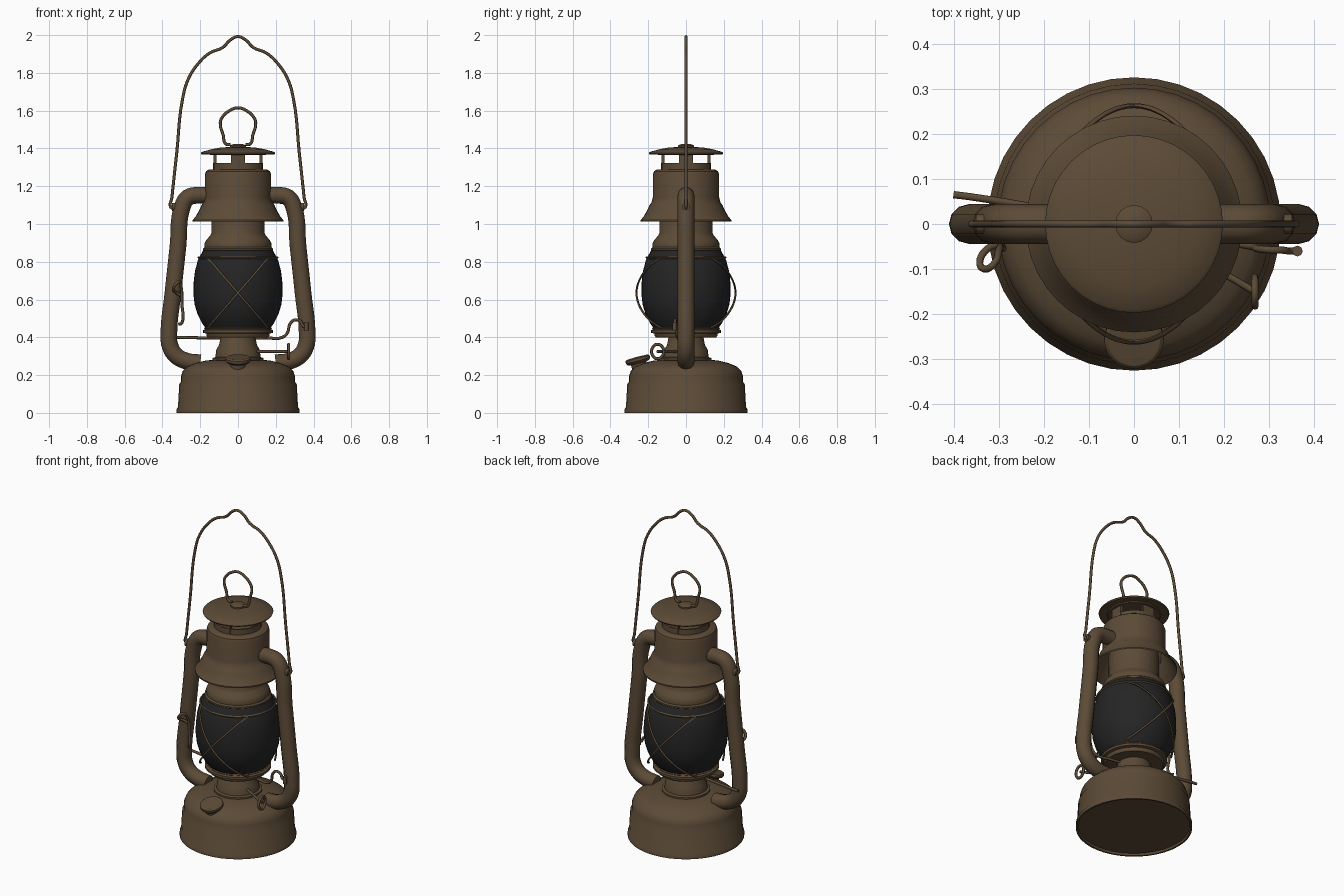
import bpy, bmesh, math
from mathutils import Vector, Matrix

if "Cube" in bpy.data.objects:
    bpy.data.objects.remove(bpy.data.objects["Cube"])


def material(name, rgb, rough):
    m = bpy.data.materials.new(name)
    m.use_nodes = True
    m.diffuse_color = (*rgb, 1)
    node = m.node_tree.nodes["Principled BSDF"]
    node.inputs["Base Color"].default_value = (*rgb, 1)
    node.inputs["Roughness"].default_value = rough
    return m


BROWN = material("aged brown metal", (0.107, 0.07, 0.038), 0.6)
SMOKE = material("dark smoked glass", (0.018, 0.018, 0.019), 0.4)


def finish(obj, mat, angle=35):
    obj.data.materials.clear()
    obj.data.materials.append(mat)
    bpy.ops.object.select_all(action="DESELECT")
    obj.select_set(True)
    bpy.context.view_layer.objects.active = obj
    bpy.ops.object.shade_smooth_by_angle(angle=math.radians(angle))
    return obj


def mesh_object(name, bm, mat):
    bmesh.ops.recalc_face_normals(bm, faces=bm.faces)
    me = bpy.data.meshes.new(name)
    bm.to_mesh(me)
    bm.free()
    obj = bpy.data.objects.new(name, me)
    bpy.context.collection.objects.link(obj)
    return finish(obj, mat)


def lathe(name, profile, mat=BROWN, closed=False, steps=40, matrix=None):
    """Turn a (radius, height) profile around the z axis."""
    bm = bmesh.new()
    verts = [bm.verts.new((r, 0, z)) for r, z in profile]
    edges = [bm.edges.new(p) for p in zip(verts, verts[1:])]
    if closed:
        edges.append(bm.edges.new((verts[-1], verts[0])))
    bmesh.ops.spin(bm, geom=verts + edges, cent=(0, 0, 0), axis=(0, 0, 1),
                   angle=math.tau, steps=steps, use_merge=True)
    bmesh.ops.remove_doubles(bm, verts=bm.verts, dist=0.0005)
    if matrix:
        bm.transform(matrix)
    return mesh_object(name, bm, mat)


def tube(name, points, radius, cyclic=False, sides=2, res=5):
    """Sweep a round section along a smooth path."""
    cu = bpy.data.curves.new(name, "CURVE")
    cu.dimensions = "3D"
    cu.bevel_depth = radius
    cu.bevel_resolution = sides
    cu.resolution_u = res
    cu.use_fill_caps = True
    sp = cu.splines.new("BEZIER")
    sp.bezier_points.add(len(points) - 1)
    sp.use_cyclic_u = cyclic
    for bp, co in zip(sp.bezier_points, points):
        bp.co = co
        bp.handle_left_type = bp.handle_right_type = "AUTO"
    obj = bpy.data.objects.new(name, cu)
    bpy.context.collection.objects.link(obj)
    bpy.ops.object.select_all(action="DESELECT")
    obj.select_set(True)
    bpy.context.view_layer.objects.active = obj
    bpy.ops.object.convert(target="MESH")
    return finish(bpy.context.view_layer.objects.active, BROWN, 60)


def mirrored(half):
    """Half path (x, z) ending on x = 0, completed on the other side."""
    full = half + [(-x, z) for x, z in reversed(half[:-1])]
    return [(x, 0, z) for x, z in full]


# Fuel tank
lathe("fuel_tank", [(0, .012), (.31, .012), (.315, 0), (.325, 0), (.325, .02),
                    (.318, .03), (.311, .15), (.302, .165), (.302, .195),
                    (.292, .222), (.27, .245), (.225, .264), (.17, .277),
                    (.12, .282), (0, .282)])

# Burner and globe plate
lathe("burner", [(0, .27), (.135, .27), (.135, .29), (.12, .295), (.115, .335),
                 (.1, .36), (.092, .405), (0, .405)])
lathe("globe_plate", [(0, .4), (.16, .4), (.168, .412), (.168, .42), (.185, .424),
                      (.185, .438), (.17, .446), (0, .446)])

# Glass globe
lathe("globe", [(0, .44), (.165, .44), (.19, .475), (.215, .525), (.23, .575),
                (.236, .63), (.235, .69), (.228, .75), (.212, .81),
                (.185, .86), (0, .86)], SMOKE)

# Collar and inner chimney
lathe("chimney_collar", [(0, .855), (.178, .855), (.186, .862), (.186, .87),
                         (.177, .877), (.178, .895), (.168, .915), (.148, .938),
                         (.141, .95), (.141, 1.1), (0, 1.1)])

# Flared hood, open underneath
lathe("hood", [(.234, 1.016), (.24, 1.012), (.24, 1.02), (.224, 1.04),
               (.206, 1.072), (.193, 1.1), (.182, 1.115), (.176, 1.14),
               (.175, 1.262), (.17, 1.278), (.158, 1.287), (.13, 1.29),
               (0, 1.29), (0, 1.27), (.16, 1.265), (.168, 1.13), (.195, 1.08)],
      closed=True)

# Vent ring, posts and cap
lathe("vent_ring", [(.133, 1.285), (.133, 1.322), (.122, 1.322), (.122, 1.285)],
      closed=True)
bm = bmesh.new()
for i in range(4):
    turn = Matrix.Rotation(i * math.pi / 2, 4, "Z")
    bmesh.ops.create_cube(bm, size=1, matrix=turn @ Matrix.Translation((.121, 0, 1.337))
                          @ Matrix.Diagonal((.016, .075, .09, 1)))
mesh_object("vent_posts", bm, BROWN)
lathe("cap", [(0, 1.366), (.145, 1.364), (.15, 1.37), (.194, 1.368), (.197, 1.375),
              (.19, 1.382), (.14, 1.396), (.09, 1.405), (0, 1.41)])
lathe("cap_knob", [(0, 1.4), (.042, 1.4), (.042, 1.415), (.03, 1.422), (0, 1.424)],
      steps=16)

# Cap ring and carrying handle
tube("cap_ring", mirrored([(.04, 1.42), (.066, 1.425), (.078, 1.47), (.094, 1.535),
                           (.083, 1.565), (.045, 1.6), (0, 1.615)]), .008)
tube("carrying_handle", mirrored([(.325, 1.085), (.355, 1.088), (.35, 1.14),
                                  (.325, 1.37), (.292, 1.67), (.262, 1.77),
                                  (.21, 1.85), (.15, 1.905), (.08, 1.935),
                                  (.04, 1.975), (0, 1.992)]), .008)

# Side air tubes
for side, label in ((1, "left"), (-1, "right")):
    path = [(.14, 1.15), (.215, 1.152), (.265, 1.14), (.295, 1.09), (.318, .88),
            (.345, .63), (.366, .42), (.36, .355), (.33, .305), (.275, .275),
            (.2, .265)]
    tube(label + "_air_tube", [(side * x, 0, z) for x, z in path], .044, sides=4)
    lathe(label + "_handle_ear", [(0, -.01), (.022, -.01), (.022, .022), (0, .022)], steps=12,
          matrix=Matrix.Translation((side * .328, 0, 1.09))
          @ Matrix.Rotation(side * math.pi / 2, 4, "Y"))

# Crossed guard wires around the globe
for face, label in ((-1, "front"), (1, "back")):
    for slant in (-1, 1):
        pts = []
        for i in range(13):
            t = i / 6 - 1
            bulge = max(0, math.cos(t * math.pi / 2)) ** .7
            pts.append((slant * .16 * t, face * (.13 + .132 * bulge), .635 + .185 * t))
        tube(label + "_guard_wire", pts, .0055, sides=1, res=2)
for z, r in ((.822, .21), (.448, .173)):
    lathe("guard_hoop", [(r - .006, z), (r, z + .006), (r + .006, z), (r, z - .006)],
          closed=True)

# Tilted filler cap on the front of the tank
tilt = Matrix.Translation((0, -.25, .262)) @ Matrix.Rotation(math.radians(15), 4, "X")
lathe("filler_cap", [(0, -.045), (.042, -.045), (.042, .0), (.06, .006), (.066, .014),
                     (.066, .028), (.058, .034), (0, .036)], steps=24, matrix=tilt)

# Wick winder: rod and ring handle
hub, centre = Vector((.08, -.04, .325)), Vector((.268, -.15, .325))
along = (centre - hub).normalized()
across = Vector((along.y, -along.x, 0))
tube("wick_rod", [hub, centre - along * .03, centre], .008)
swing = (across + along * .6).normalized()
tube("wick_ring", [centre + swing * .032 * math.cos(a) + Vector((0, 0, .038 * math.sin(a)))
                   for a in (i * math.tau / 8 for i in range(8))], .008, cyclic=True)

# Globe lifting crank running across the burner
tube("lifting_crank", [(-.4, .065, .4), (-.36, .06, .4), (-.15, .025, .397),
                       (.15, -.03, .397), (.235, -.045, .4), (.262, -.05, .425),
                       (.275, -.055, .47), (.3, -.057, .492), (.33, -.058, .485),
                       (.345, -.06, .46), (.37, -.06, .455)], .008)
tube("crank_tip", [(.362, -.06, .435), (.362, -.06, .478)], .012)

# Looped latch beside the right tube
tube("lifting_latch", [(-.312, -.03, .47), (-.298, -.045, .475), (-.297, -.05, .58),
                       (-.3, -.06, .66), (-.312, -.09, .695), (-.33, -.1, .68),
                       (-.342, -.085, .655), (-.325, -.055, .635), (-.3, -.045, .62)], .008)
